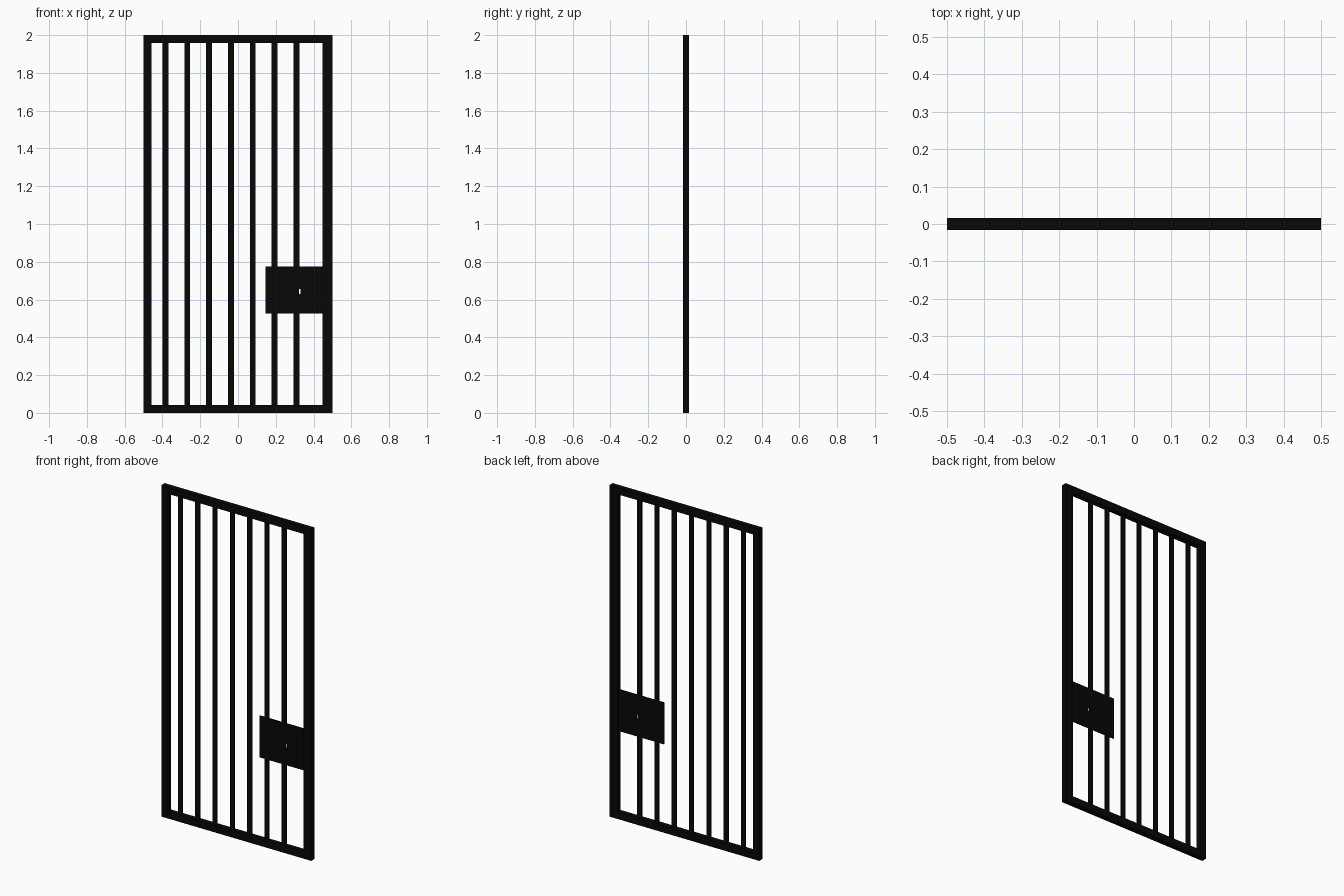
import bpy

if "Cube" in bpy.data.objects:
    bpy.data.objects.remove(bpy.data.objects["Cube"])

black = bpy.data.materials.new("black_iron")
black.diffuse_color = (0.0022, 0.0022, 0.0022, 1)
black.use_nodes = True
black.node_tree.nodes["Principled BSDF"].inputs["Base Color"].default_value = black.diffuse_color


def box(name, x0, x1, y0, y1, z0, z1):
    bpy.ops.mesh.primitive_cube_add(size=1, location=((x0 + x1) / 2, (y0 + y1) / 2, (z0 + z1) / 2))
    o = bpy.context.object
    o.name = name
    o.data.materials.append(black)
    o.scale = (x1 - x0, y1 - y0, z1 - z0)
    bpy.ops.object.transform_apply(location=False, rotation=False, scale=True)
    return o


D = 0.016  # half depth of the frame

# outer frame
box("left_post", -0.5, -0.459, -D, D, 0, 2)
box("right_post", 0.447, 0.5, -D, D, 0, 2)
box("top_rail", -0.459, 0.447, -D, D, 1.959, 2)
box("bottom_rail", -0.459, 0.447, -D, D, 0, 0.042)

# flat vertical bars
bars = []
for i in range(7):
    x = -0.384 + i * 0.1156
    bars.append(box("bar_%d" % (i + 1), x - 0.0155, x + 0.0155, -0.003, 0.003, 0.041, 1.96))

# lock plate
plate = box("lock_plate", 0.145, 0.447, -0.004, 0.004, 0.526, 0.776)

# keyhole cut through the plate and the bar inside it
cutter = box("keyhole_cutter", 0.322, 0.331, -0.05, 0.05, 0.63, 0.655)
cutter.hide_render = True
for part in (plate, bars[-1]):
    m = part.modifiers.new("keyhole", 'BOOLEAN')
    m.operation = 'DIFFERENCE'
    m.solver = 'EXACT'
    m.object = cutter
